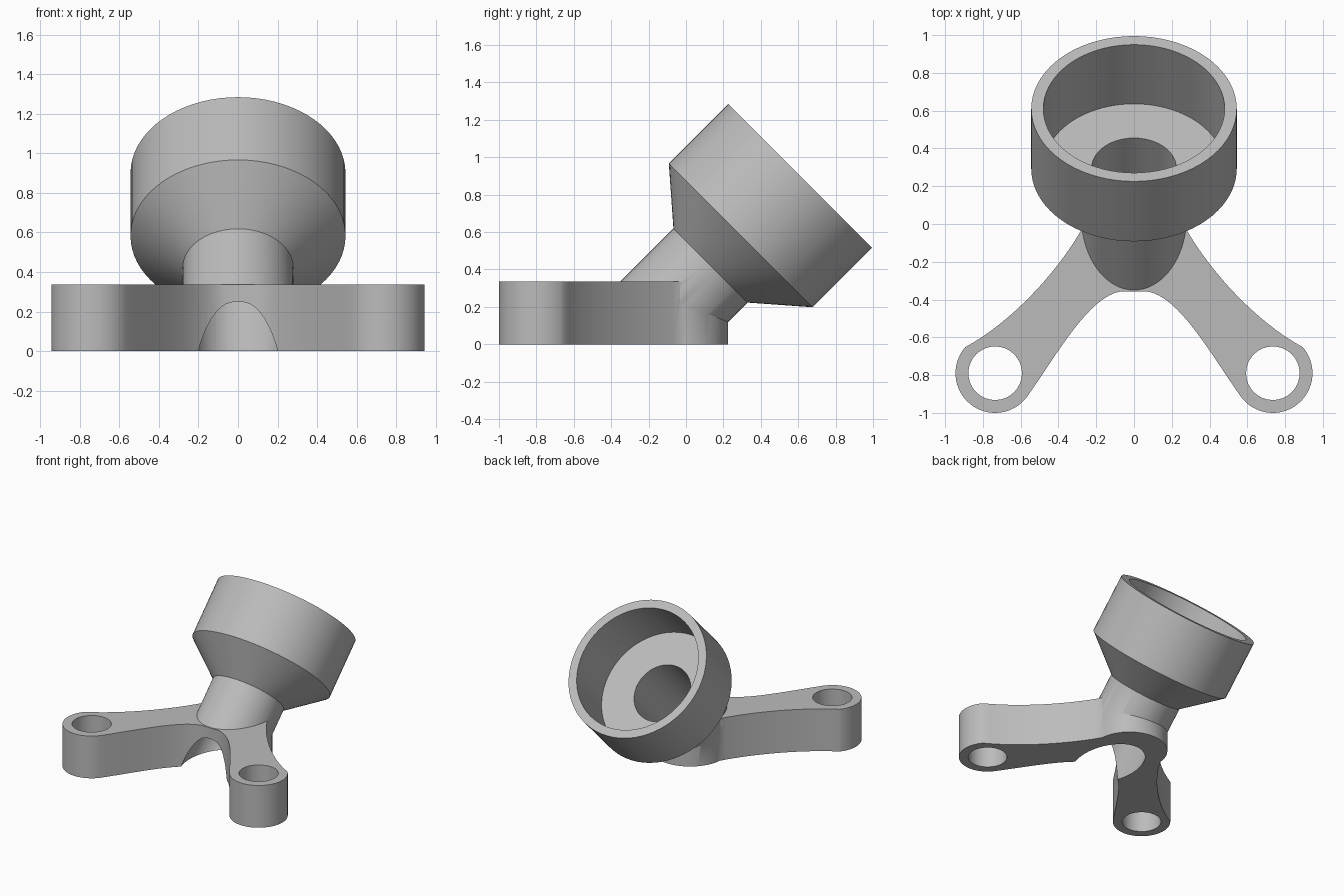
import bpy, bmesh, math
from mathutils import Matrix, Vector
from mathutils.geometry import interpolate_bezier

if "Cube" in bpy.data.objects:
    bpy.data.objects.remove(bpy.data.objects["Cube"])

HEIGHT = 0.336          # base plate thickness
EYE = Vector((0.735, -0.79))
TILT = Matrix.Translation((0, 0, 0.29)) @ Matrix.Rotation(math.radians(-45), 4, 'X')

grey = bpy.data.materials.new("plain_grey")
grey.use_nodes = True
grey.diffuse_color = (0.5, 0.5, 0.5, 1)
grey.node_tree.nodes["Principled BSDF"].inputs["Base Color"].default_value = (0.5, 0.5, 0.5, 1)


def make_object(name, bm, matrix=Matrix()):
    bm.transform(matrix)
    bmesh.ops.recalc_face_normals(bm, faces=bm.faces)
    mesh = bpy.data.meshes.new(name)
    bm.to_mesh(mesh)
    bm.free()
    mesh.materials.append(grey)
    obj = bpy.data.objects.new(name, mesh)
    bpy.context.collection.objects.link(obj)
    return obj


def arc(center, radius, start, end, steps):
    angles = [math.radians(start + (end - start) * i / steps) for i in range(steps + 1)]
    return [Vector((center[0] + radius * math.cos(a), center[1] + radius * math.sin(a))) for a in angles]


def bezier(a, b, c, d):
    pts = interpolate_bezier(*[Vector((*p, 0)) for p in (a, b, c, d)], 17)
    return [p.xy for p in pts]


def cylinder(name, radius, bottom, top, segments, matrix):
    bm = bmesh.new()
    bmesh.ops.create_cone(bm, cap_ends=True, segments=segments, radius1=radius, radius2=radius,
                          depth=top - bottom, matrix=Matrix.Translation((0, 0, (top + bottom) / 2)))
    return make_object(name, bm, matrix)


def combine(target, other, operation):
    mod = target.modifiers.new(operation.lower(), 'BOOLEAN')
    mod.operation, mod.object, mod.solver = operation, other, 'EXACT'
    bpy.context.view_layer.objects.active = target
    bpy.ops.object.modifier_apply(modifier=mod.name)
    bpy.data.objects.remove(other)


# Base plate: half outline of arm, eye and hub, mirrored and extruded
eye_arc = arc(EYE, 0.21, -143, 41, 32)
hub_arc = arc((0, -0.053), 0.278, 5, 90, 20)
inner = bezier((0.07, -0.357), (0.24, -0.385), (0.40, -0.68), eye_arc[0])
outer = bezier(eye_arc[-1], (0.65, -0.52), (0.41, -0.26), hub_arc[0])
half = inner + eye_arc[1:] + outer[1:] + hub_arc[1:]
outline = half + [Vector((-p.x, p.y)) for p in reversed(half[:-1])]
bm = bmesh.new()
face = bm.faces.new([bm.verts.new((p.x, p.y, 0)) for p in outline])
side = bmesh.ops.extrude_face_region(bm, geom=[face])["geom"]
bmesh.ops.translate(bm, vec=(0, 0, HEIGHT), verts=[v for v in side if isinstance(v, bmesh.types.BMVert)])
mount = make_object("angled_cup_mount", bm)

# Tilted neck, flared cone and open cup, as a turned profile (radius, distance along axis)
profile = [(0, -0.22), (0.28, -0.22), (0.28, 0.185), (0.544, 0.414), (0.544, 0.863),
           (0.48, 0.863), (0.48, 0.42), (0, 0.42)]
bm = bmesh.new()
verts = [bm.verts.new((r, 0, t)) for r, t in profile]
edges = [bm.edges.new(pair) for pair in zip(verts, verts[1:])]
bmesh.ops.spin(bm, geom=verts + edges, cent=(0, 0, 0), axis=(0, 0, 1), angle=math.tau, steps=72)
bmesh.ops.remove_doubles(bm, verts=bm.verts, dist=0.0001)
combine(mount, make_object("cup_and_neck", bm, TILT), 'UNION')

# Bore along the tilted axis, out through the underside and front
combine(mount, cylinder("bore_cutter", 0.224, -1.2, 0.6, 48, TILT), 'DIFFERENCE')

# Bolt holes through both eyes
for sign in (-1, 1):
    place = Matrix.Translation((sign * EYE.x, EYE.y, 0))
    combine(mount, cylinder("bolt_hole_cutter", 0.142, -0.2, 0.6, 32, place), 'DIFFERENCE')

# Trim the neck flush with the ground
bm = bmesh.new()
bmesh.ops.create_cube(bm, size=1, matrix=Matrix.Translation((0, 0, -0.5)) @ Matrix.Diagonal((3, 3, 1, 1)))
combine(mount, make_object("ground_trim", bm), 'DIFFERENCE')

bpy.ops.object.select_all(action='DESELECT')
mount.select_set(True)
bpy.context.view_layer.objects.active = mount
bpy.ops.object.shade_smooth_by_angle(angle=math.radians(28))
